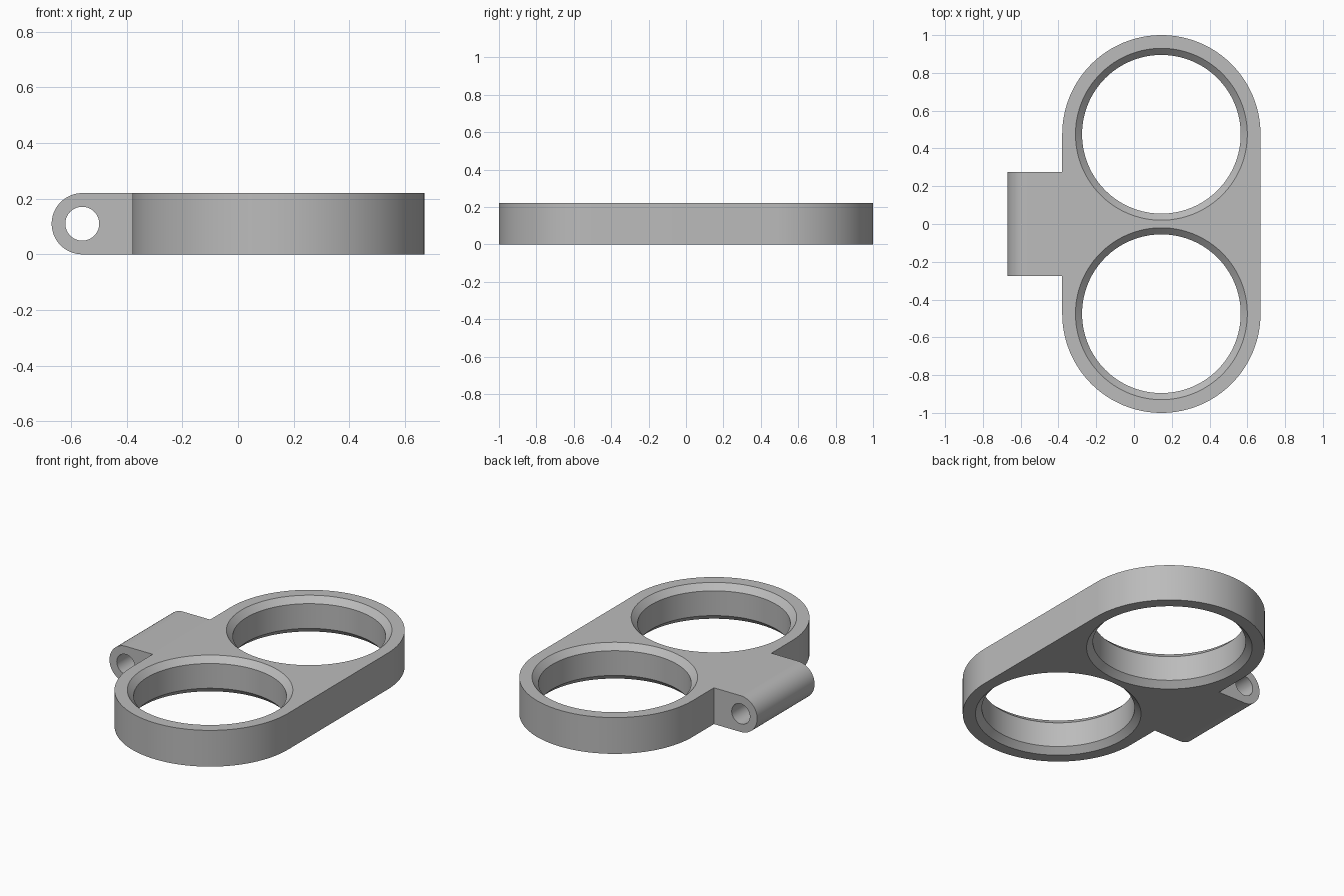
import bpy
import bmesh
from math import cos, sin, pi, radians

HEIGHT = 0.22
RING_X, RING_Y = 0.145, 0.475      # ring centres
RING_R, BORE_R, CHAMFER = 0.525, 0.42, 0.035
LUG_X, LUG_HALF = -0.56, 0.275     # hinge barrel axis and half length
PIN_R = 0.061

cube = bpy.data.objects.get("Cube")
if cube:
    bpy.data.objects.remove(cube, do_unlink=True)

grey = bpy.data.materials.new("light grey")
grey.use_nodes = True
COLOUR = (0.5, 0.5, 0.5, 1)
grey.diffuse_color = COLOUR
grey.node_tree.nodes["Principled BSDF"].inputs["Base Color"].default_value = COLOUR


def arc(cx, cy, r, start, end, steps):
    angles = [start + (end - start) * i / steps for i in range(steps + 1)]
    return [(cx + r * cos(a), cy + r * sin(a)) for a in angles]


def loft(name, loops):
    """Closed solid through matching loops of 3D points."""
    bm = bmesh.new()
    rings = [[bm.verts.new(p) for p in loop] for loop in loops]
    for a, b in zip(rings, rings[1:]):
        for i in range(len(a)):
            j = (i + 1) % len(a)
            bm.faces.new((a[i], a[j], b[j], b[i]))
    bm.faces.new(rings[0])
    bm.faces.new(rings[-1])
    bmesh.ops.recalc_face_normals(bm, faces=bm.faces)
    mesh = bpy.data.meshes.new(name)
    bm.to_mesh(mesh)
    bm.free()
    mesh.materials.append(grey)
    obj = bpy.data.objects.new(name, mesh)
    bpy.context.collection.objects.link(obj)
    return obj


def combine(target, tool, operation):
    """Apply a boolean and discard the tool."""
    mod = target.modifiers.new(operation, 'BOOLEAN')
    mod.operation, mod.solver, mod.object = operation, 'EXACT', tool
    bpy.context.view_layer.objects.active = target
    bpy.ops.object.modifier_apply(modifier=mod.name)
    bpy.data.objects.remove(tool, do_unlink=True)


# Stadium-shaped double ring body
outline = (arc(RING_X, RING_Y, RING_R, 0, pi, 64)
           + arc(RING_X, -RING_Y, RING_R, pi, 2 * pi, 64))
body = loft("double_ring_clamp", [[(x, y, z) for x, y in outline] for z in (0, HEIGHT)])

# Hinge lug with a rounded end
mid = HEIGHT / 2
section = arc(LUG_X, mid, mid, pi / 2, 3 * pi / 2, 40) + [(-0.3, 0), (-0.3, HEIGHT)]
lug = loft("hinge_lug", [[(x, y, z) for x, z in section] for y in (-LUG_HALF, LUG_HALF)])
combine(body, lug, 'UNION')

# Two bores, chamfered at both rims
over = 0.05
levels = [(-over, BORE_R + CHAMFER + over), (CHAMFER, BORE_R),
          (HEIGHT - CHAMFER, BORE_R), (HEIGHT + over, BORE_R + CHAMFER + over)]
for side in (-1, 1):
    loops = [[(x, y, z) for x, y in arc(RING_X, side * RING_Y, r, 0, 2 * pi, 128)[:-1]]
             for z, r in levels]
    combine(body, loft("bore_cutter", loops), 'DIFFERENCE')

# Hinge pin hole
pin = arc(LUG_X, mid, PIN_R, 0, 2 * pi, 48)[:-1]
combine(body, loft("pin_cutter", [[(x, y, z) for x, z in pin] for y in (-0.4, 0.4)]), 'DIFFERENCE')

# Smooth curves, sharp rims
bpy.ops.object.select_all(action='DESELECT')
body.select_set(True)
bpy.context.view_layer.objects.active = body
bpy.ops.object.shade_smooth_by_angle(angle=radians(30))
